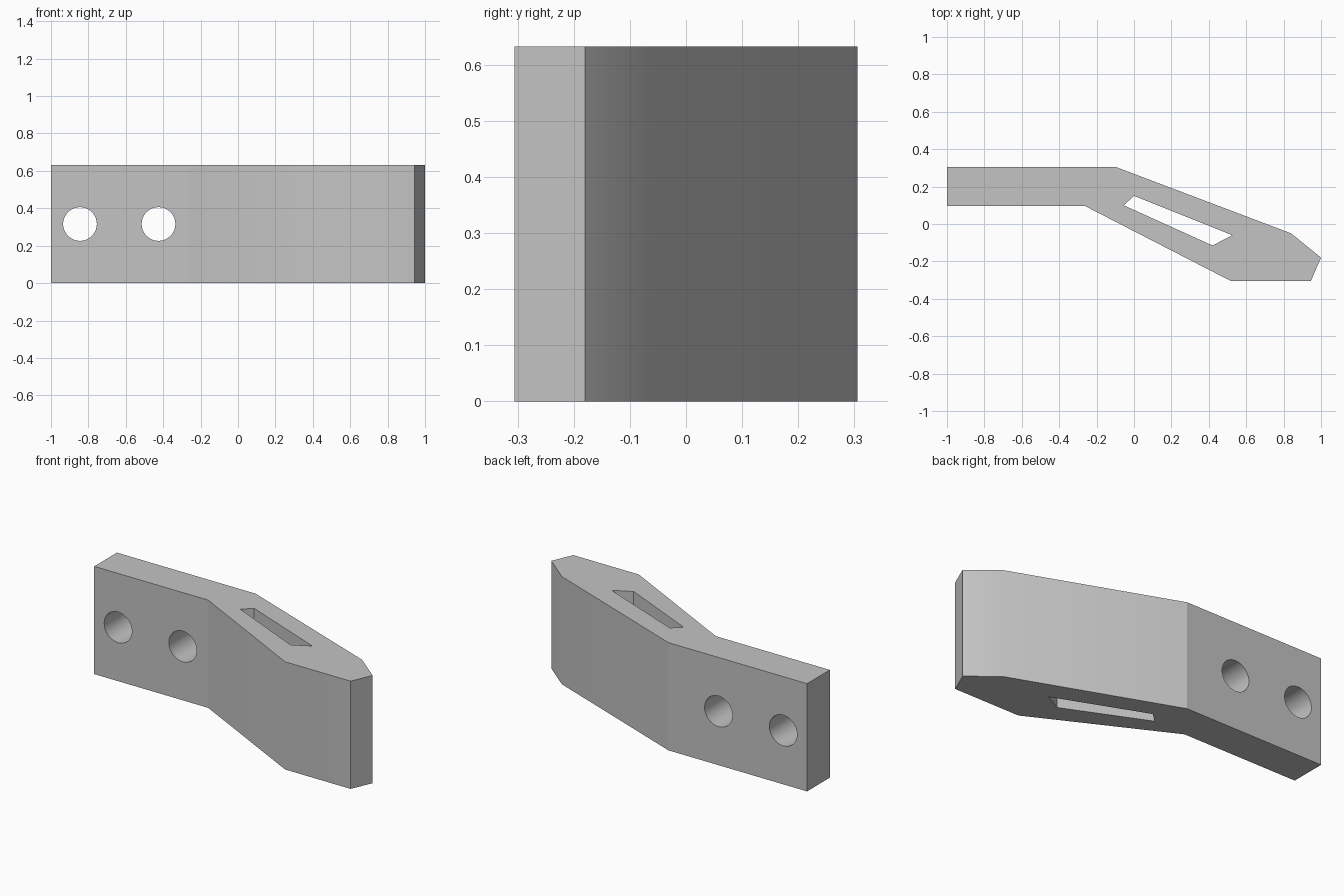
import bpy, bmesh, math

if "Cube" in bpy.data.objects:
    bpy.data.objects.remove(bpy.data.objects["Cube"], do_unlink=True)

HEIGHT = 0.632

grey = bpy.data.materials.new("plain grey")
grey.use_nodes = True
colour = (0.55, 0.55, 0.55, 1)
grey.diffuse_color = colour
grey.node_tree.nodes["Principled BSDF"].inputs["Base Color"].default_value = colour


def prism(name, outline, z0, z1):
    """Extrude a plan outline upwards into a solid."""
    bm = bmesh.new()
    face = bm.faces.new([bm.verts.new((x, y, z0)) for x, y in outline])
    top = bmesh.ops.extrude_face_region(bm, geom=[face])["geom"]
    verts = [v for v in top if isinstance(v, bmesh.types.BMVert)]
    bmesh.ops.translate(bm, verts=verts, vec=(0, 0, z1 - z0))
    bmesh.ops.recalc_face_normals(bm, faces=bm.faces)
    mesh = bpy.data.meshes.new(name)
    bm.to_mesh(mesh)
    bm.free()
    mesh.materials.append(grey)
    obj = bpy.data.objects.new(name, mesh)
    bpy.context.collection.objects.link(obj)
    return obj


# Bent bracket body
bracket = prism("bent_bracket", [
    (-1, 0.306), (-0.1, 0.306), (0.84, -0.05), (1, -0.18),
    (0.945, -0.306), (0.52, -0.306), (-0.26, 0.095), (-1, 0.095)], 0, HEIGHT)

# Vertical slot through the angled arm
cutters = [prism("slot_cutter", [
    (-0.055, 0.10), (0, 0.15), (0.525, -0.06), (0.42, -0.115)], -0.1, HEIGHT + 0.1)]

# Two bolt holes through the mounting plate
for x in (-0.845, -0.425):
    bpy.ops.mesh.primitive_cylinder_add(
        vertices=64, radius=0.09, depth=0.6,
        location=(x, 0.2, HEIGHT / 2), rotation=(math.pi / 2, 0, 0))
    hole = bpy.context.object
    hole.name = "bolt_hole_cutter"
    hole.data.materials.append(grey)
    cutters.append(hole)

bpy.ops.object.select_all(action="DESELECT")
bpy.context.view_layer.objects.active = bracket
bracket.select_set(True)
for cutter in cutters:
    cutter.hide_render = True
    cut = bracket.modifiers.new(cutter.name, "BOOLEAN")
    cut.operation, cut.solver, cut.object = "DIFFERENCE", "EXACT", cutter
    bpy.ops.object.modifier_apply(modifier=cut.name)
    bpy.data.objects.remove(cutter, do_unlink=True)

# Soft shading on the arm, crisp creases where it meets the plate
bpy.ops.object.shade_smooth_by_angle(angle=math.radians(30))
mesh = bracket.data
for edge in mesh.edges:
    a, b = (mesh.vertices[i].co for i in edge.vertices)
    upright = abs(a.z - b.z) > HEIGHT * 0.9
    if upright and -0.3 < a.x < -0.08:
        edge.use_edge_sharp = True
